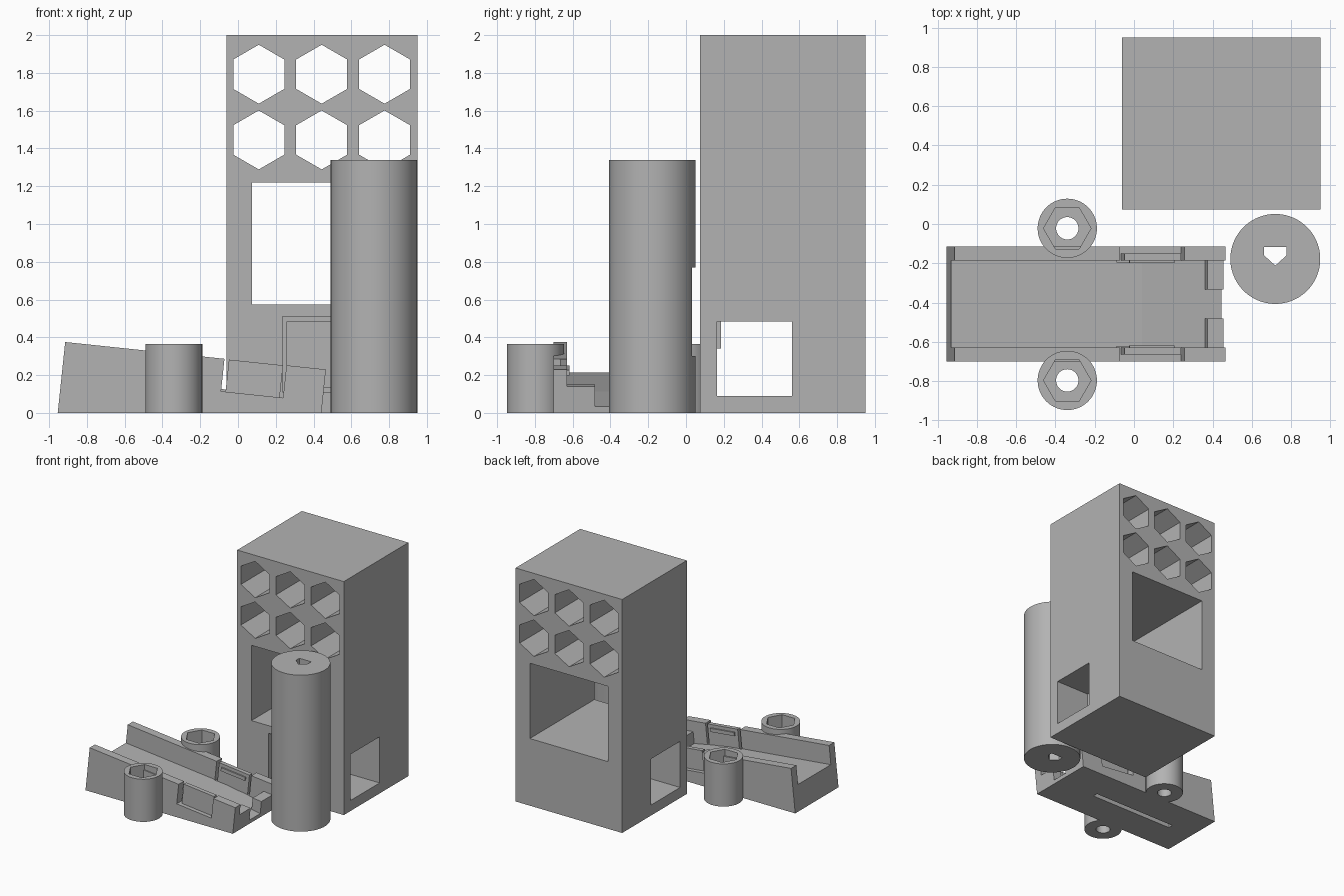
import bpy, bmesh, math
from mathutils import Matrix, Vector

cube = bpy.data.objects.get("Cube")
if cube:
    bpy.data.objects.remove(cube, do_unlink=True)

grey = bpy.data.materials.new("plain grey")
grey.use_nodes = True
grey.diffuse_color = (0.45, 0.45, 0.45, 1)
for node in grey.node_tree.nodes:
    if node.type == 'BSDF_PRINCIPLED':
        node.inputs["Base Color"].default_value = (0.45, 0.45, 0.45, 1)


def prism(name, outline, axis, lo, hi, matrix=None):
    """Extrude a 2D outline along an axis."""
    place = {'x': lambda a, b, h: (h, a, b),
             'y': lambda a, b, h: (a, h, b),
             'z': lambda a, b, h: (a, b, h)}[axis]
    bm = bmesh.new()
    ends = [[bm.verts.new(place(a, b, h)) for a, b in outline] for h in (lo, hi)]
    count = len(outline)
    bm.faces.new(ends[0])
    bm.faces.new(ends[1])
    for i in range(count):
        j = (i + 1) % count
        bm.faces.new((ends[0][i], ends[0][j], ends[1][j], ends[1][i]))
    bmesh.ops.recalc_face_normals(bm, faces=bm.faces)
    mesh = bpy.data.meshes.new(name)
    bm.to_mesh(mesh)
    bm.free()
    if matrix:
        mesh.transform(matrix)
    mesh.materials.append(grey)
    obj = bpy.data.objects.new(name, mesh)
    bpy.context.scene.collection.objects.link(obj)
    return obj


def box(name, x, y, z, matrix=None):
    outline = [(x[0], y[0]), (x[1], y[0]), (x[1], y[1]), (x[0], y[1])]
    return prism(name, outline, 'z', z[0], z[1], matrix)


def ngon(cx, cy, r, sides, turn=0.0):
    return [(cx + r * math.cos(turn + math.tau * i / sides),
             cy + r * math.sin(turn + math.tau * i / sides)) for i in range(sides)]


def activate(obj):
    bpy.ops.object.select_all(action='DESELECT')
    obj.select_set(True)
    bpy.context.view_layer.objects.active = obj


def cut(obj, *cutters):
    """Subtract each cutter and remove it."""
    activate(obj)
    for cutter in cutters:
        cutter.hide_render = True
        mod = obj.modifiers.new("cut", 'BOOLEAN')
        mod.operation = 'DIFFERENCE'
        mod.solver = 'EXACT'
        mod.object = cutter
        bpy.ops.object.modifier_apply(modifier=mod.name)
        bpy.data.objects.remove(cutter, do_unlink=True)


def smooth(obj):
    activate(obj)
    bpy.ops.object.shade_smooth_by_angle(angle=math.radians(30))


# Tower with hexagonal holes, a window, a side tunnel and a front port
tower = box("tower", (-0.06, 0.95), (0.075, 0.95), (0, 2))
for cx in (0.11, 0.443, 0.776):
    for cz in (1.793, 1.445):
        cut(tower, prism("hex_hole", ngon(cx, cz, 0.156, 6, math.pi / 2), 'y', 0, 1.1))
cut(tower,
    box("window", (0.075, 0.815), (0, 1.1), (0.575, 1.22)),
    box("tunnel", (-0.2, 1.1), (0.165, 0.56), (0.09, 0.485)),
    box("port_frame", (0.235, 0.655), (0, 0.125), (0.11, 0.51)),
    box("port", (0.26, 0.63), (0, 0.3), (0.135, 0.485)))
box("port_catch", (0.52, 0.63), (0.15, 0.185), (0.34, 0.49))

# Tall round column with a keyed bore and a shallow flat on its back
column = prism("column", ngon(0.72, -0.178, 0.229, 96), 'z', 0, 1.34)
key = [(0.663, -0.117), (0.663, -0.16), (0.72, -0.212), (0.777, -0.16), (0.777, -0.117)]
cut(column,
    prism("bore", key, 'z', -0.1, 1.5),
    box("flat", (0.62, 0.82), (0.033, 0.2), (0.3, 0.77)))
smooth(column)

# Two bushings with hexagonal pockets
for name, cy in (("back_bushing", -0.022), ("front_bushing", -0.797)):
    bushing = prism(name, ngon(-0.34, cy, 0.151, 64), 'z', 0, 0.365)
    cut(bushing,
        prism("pocket", ngon(-0.34, cy, 0.121, 6), 'z', 0.22, 0.5),
        prism("bolt_hole", ngon(-0.34, cy, 0.057, 48), 'z', -0.1, 0.4))
    smooth(bushing)

# Tilted channel tray, modelled from its upper left corner
MID = -0.408
tilt = Matrix.Translation((-0.915, MID, 0.375)) @ Matrix.Rotation(math.radians(6), 4, 'Y')
tray = box("tray", (0, 1.388), (-0.293, 0.293), (-0.45, 0), tilt)
channel = [(-0.1, -0.161), (0.977, -0.161), (1.5, -0.207), (1.5, 0.1), (-0.1, 0.1)]
cut(tray,
    prism("channel", channel, 'y', -0.222, 0.222, tilt),
    box("ground_trim", (-2, 2), (-2, 2), (-1, 0)),
    box("groove", (-0.73, 0.07), (-0.43, -0.386), (-0.1, 0.05)))

# Side clips and end tabs, mirrored across the tray
for side, s in (("back", 1), ("front", -1)):
    def span(a, b):
        return tuple(sorted((s * a, s * b)))
    cut(tray, box("clip_gap", (0.848, 1.178), span(0.215, 0.4), (-0.173, 0.1), tilt))
    box(side + "_clip", (0.872, 1.16), span(0.222, 0.258), (-0.2, -0.002), tilt)
    box(side + "_clip_ridge", (0.9, 1.13), span(0.21, 0.23), (-0.06, -0.03), tilt)
    box(side + "_end_tab", (1.305, 1.388), span(0.073, 0.225), (-0.22, -0.09), tilt)
